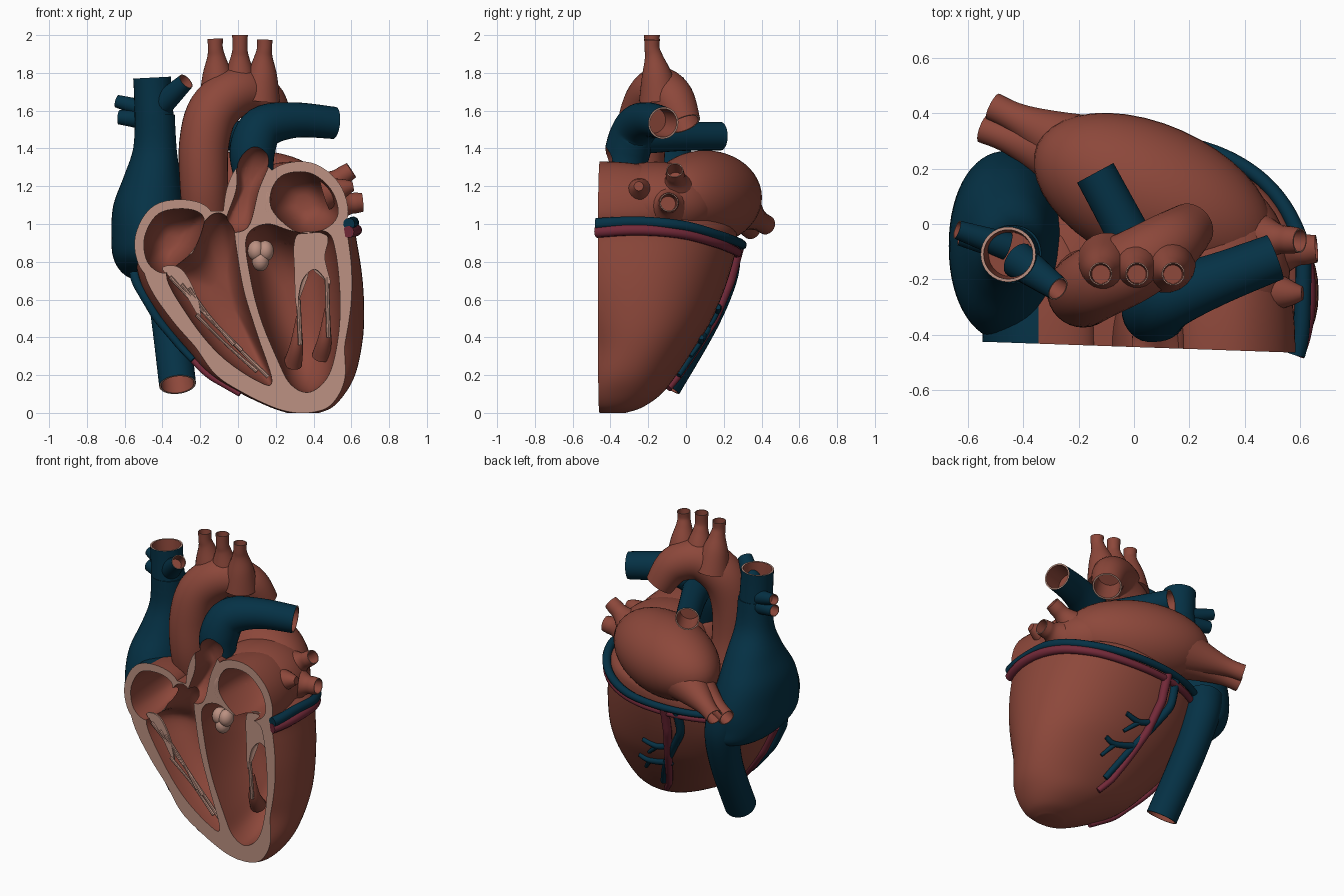
import bpy, bmesh
from math import sin, cos, pi, radians, copysign
from mathutils import Vector, Matrix

if "Cube" in bpy.data.objects:
    bpy.data.objects.remove(bpy.data.objects["Cube"])

RED, PALE, BLUE, CRIMSON = range(4)
FRONT = -0.445
palette = [("muscle red", (0.265, 0.064, 0.043)), ("cut wall pink", (0.50, 0.28, 0.22)),
           ("vein blue", (0.0015, 0.031, 0.06)), ("artery crimson", (0.17, 0.022, 0.04))]
materials = []
for label, rgb in palette:
    m = bpy.data.materials.new(label)
    m.use_nodes = True
    m.diffuse_color = (*rgb, 1)
    m.node_tree.nodes["Principled BSDF"].inputs["Base Color"].default_value = (*rgb, 1)
    materials.append(m)


def finish(name, bm):
    bmesh.ops.recalc_face_normals(bm, faces=bm.faces)
    me = bpy.data.meshes.new(name)
    bm.to_mesh(me)
    bm.free()
    for m in materials:
        me.materials.append(m)
    ob = bpy.data.objects.new(name, me)
    bpy.context.collection.objects.link(ob)
    me.shade_smooth()
    me.set_sharp_from_angle(angle=radians(40))
    return ob


def spline(pts, steps=6, closed=False):
    """Catmull-Rom curve through points of any dimension."""
    n, out = len(pts), []
    get = (lambda i: pts[i % n]) if closed else (lambda i: pts[max(0, min(n - 1, i))])
    for i in range(n if closed else n - 1):
        for s in range(steps):
            t = s / steps
            out.append([(2 * b + (c - a) * t + (2 * a - 5 * b + 4 * c - d) * t * t
                         + (3 * b - a - 3 * c + d) * t ** 3) / 2
                        for a, b, c, d in zip(get(i - 1), get(i), get(i + 1), get(i + 2))])
    return out if closed else out + [list(pts[-1])]


def skin(name, rings, mats):
    """Closed surface over a stack of rings; mats gives one colour per band."""
    bm = bmesh.new()
    vs = [[bm.verts.new(p) for p in r] for r in rings]
    n = len(vs[0])
    for k, (a, b) in enumerate(zip(vs, vs[1:])):
        for i in range(n):
            j = (i + 1) % n
            bm.faces.new((a[i], a[j], b[j], b[i])).material_index = mats[k]
    bm.faces.new(vs[0]).material_index = mats[0]
    bm.faces.new(vs[-1]).material_index = mats[-1]
    return finish(name, bm)


def tube(name, pts, mat, opened=False, sides=20, steps=6):
    """Round vessel along (x, y, z, radius) points, optionally with a hollow far end."""
    path = spline(pts, steps)
    c = [Vector(p[:3]) for p in path]
    tan = [(c[min(i + 1, len(c) - 1)] - c[max(i - 1, 0)]).normalized() for i in range(len(c))]
    side, rings = tan[0].orthogonal().normalized(), []

    def ring(o, t, r):
        return [o + r * (cos(2 * pi * k / sides) * side + sin(2 * pi * k / sides) * t.cross(side))
                for k in range(sides)]
    for i, p in enumerate(path):
        if i:
            side = tan[i - 1].rotation_difference(tan[i]) @ side
        rings.append(ring(c[i], tan[i], p[3]))
    mats = [mat] * (len(rings) - 1)
    if opened:
        r = path[-1][3]
        rings += [ring(c[-1], tan[-1], r * 0.89), ring(c[-1] - tan[-1] * r * 1.7, tan[-1], r * 0.8)]
        mats += [PALE, RED]
    return skin(name, rings, mats)


def section_point(s, angle, out=0.0):
    """Point on a slightly squared oval section (centre x, centre y, z, radius x, radius y)."""
    c, d = cos(radians(angle)), sin(radians(angle))
    return (s[0] + (s[3] + out) * copysign(abs(c) ** .94, c),
            s[1] + (s[4] + out) * copysign(abs(d) ** .94, d), s[2])


def stack(name, sections, mat, sides=60):
    rings = [[section_point(s, 360 * k / sides) for k in range(sides)] for s in spline(sections, 5)]
    return skin(name, rings, [mat] * (len(rings) - 1))


def bowl(name, outline, depth, mat, grow=0.0, start=-0.7, y=FRONT):
    """Rounded pocket behind an (x, z) outline on the front plane."""
    pts = [Vector(p) for p in spline(outline, 6, True)]
    mid = sum(pts, Vector((0, 0))) / len(pts)
    pts = [p + (p - mid).normalized() * grow for p in pts]
    rings = [[(p.x, start, p.y) for p in pts]]
    for k in range(10):
        t = radians(k * 9.2)
        q = [mid + (p - mid) * cos(t) ** 0.7 for p in pts]
        rings.append([(p.x, y + depth * sin(t), p.y) for p in q])
    return skin(name, rings, [mat] * (len(rings) - 1))


def ball(name, centre, size, mat, turn=0):
    bm = bmesh.new()
    mt = Matrix.Translation(centre) @ Matrix.Rotation(radians(turn), 4, "Z") @ Matrix.Diagonal((*size, 1))
    bmesh.ops.create_uvsphere(bm, u_segments=40, v_segments=24, radius=1, matrix=mt)
    for f in bm.faces:
        f.material_index = mat
    return finish(name, bm)


# Ventricle body: (z, right edge, left edge, back)
levels = [(0, .26, .43, -.32), (.03, .17, .5, -.23), (.1, .02, .565, -.13), (.2, -.15, .62, -.05),
          (.35, -.29, .655, .05), (.5, -.41, .668, .14), (.7, -.52, .66, .22), (.9, -.54, .63, .27),
          (1.0, -.43, .6, .24), (1.07, -.25, .45, .1)]
sections = []
for z, left, right, back in levels:
    mid = -.39 + .14 * min(1, z / .4)
    sections.append(((left + right) / 2, mid, z, (right - left) / 2, back - mid))
solids = [stack("ventricle_body", sections, RED)]

# Chamber outlines on the cut plane
right_ventricle = [(-.38, .74), (-.27, .52), (-.1, .31), (.1, .17), (.18, .17), (.1, .42), (.03, .65),
                   (-.01, .88), (-.03, 1.0), (-.1, 1.06), (-.18, 1.01), (-.24, .85)]
left_ventricle = [(.045, .93), (.065, .72), (.12, .5), (.21, .28), (.28, .15), (.38, .11), (.48, .2),
                  (.53, .4), (.54, .62), (.515, .86), (.465, .96), (.3, .96), (.15, 1.0)]
left_atrium = [(.19, 1.06), (.175, 1.17), (.24, 1.26), (.38, 1.27), (.49, 1.185), (.53, 1.06),
               (.47, .98), (.33, .95)]
right_atrium = [(-.48, .8), (-.495, .93), (-.42, 1.055), (-.27, 1.08), (-.18, 1.03), (-.22, .89),
                (-.32, .78), (-.4, .74)]
outflow = [(-.07, .98), (-.01, 1.18), (.0, 1.33), (.085, 1.41), (.17, 1.35), (.11, 1.18), (.05, .98)]
outflow_root = [(-.06, .98), (-.02, 1.14), (.01, 1.25), (.08, 1.28), (.15, 1.24), (.13, 1.13), (.06, .98)]

# Atria, outflow and great vessels
atrium_wall = bowl("right_atrium_wall", right_atrium, .48, BLUE, .05)
for p in atrium_wall.data.polygons:
    if p.center.x > -.33:
        p.material_index = RED
solids += [
    atrium_wall,
    bowl("left_atrium_wall", left_atrium, .46, RED, .055),
    ball("left_atrium_front", (.28, -.16, 1.11), (.285, .34, .22), RED),
    ball("left_atrium_back", (.07, .1, 1.14), (.46, .26, .25), RED, -24),
    stack("right_atrium_and_upper_vein", [
        (-.40, .06, .68, .08, .1), (-.43, .0, .73, .17, .25), (-.46, -.07, .82, .2, .33),
        (-.46, -.08, .95, .21, .34), (-.47, -.08, 1.1, .19, .29), (-.455, -.08, 1.25, .15, .2),
        (-.44, -.1, 1.4, .115, .12), (-.44, -.11, 1.58, .105, .105)], BLUE),
    bowl("outflow_wall", outflow_root, .22, RED, .05),
    tube("pulmonary_trunk", [(.09, -.33, 1.22, .1), (.075, -.31, 1.38, .12), (.13, -.265, 1.51, .115),
                             (.3, -.2, 1.55, .094), (.51, -.12, 1.535, .085)], BLUE, True, 32),
    tube("aorta", [(-.17, -.2, 1.0, .12), (-.18, -.24, 1.2, .128), (-.18, -.24, 1.42, .132),
                   (-.13, -.21, 1.6, .135), (0, -.15, 1.7, .13), (.13, -.07, 1.66, .115),
                   (.205, -.01, 1.53, .09)], RED, True, 32)]

# Front cut, turned slightly, and chamber hollows
bm = bmesh.new()
bmesh.ops.create_cube(bm, size=1, matrix=Matrix.Translation((0, FRONT, 1)) @ Matrix.Rotation(radians(-2), 4, "Z")
                      @ Matrix.Translation((0, -1, 0)) @ Matrix.Diagonal((4, 2, 4, 1)))
for f in bm.faces:
    f.material_index = PALE
cutters = [finish("front_cutter", bm)]
for outline, depth in ((right_ventricle, .27), (left_ventricle, .38), (left_atrium, .34),
                       (right_atrium, .36), (outflow, .14)):
    cutters.append(bowl("chamber_cutter", outline, depth, RED, start=-.8))
for ob in solids:
    for cutter in cutters:
        mod = ob.modifiers.new("cut", "BOOLEAN")
        mod.operation, mod.solver, mod.object = "DIFFERENCE", "EXACT", cutter
bpy.context.view_layer.update()
graph = bpy.context.evaluated_depsgraph_get()
cut = [bpy.data.meshes.new_from_object(ob.evaluated_get(graph)) for ob in solids]
for ob, me in zip(solids, cut):
    ob.modifiers.clear()
    ob.data = me
    me.shade_smooth()
    me.set_sharp_from_angle(angle=radians(40))
for cutter in cutters:
    bpy.data.objects.remove(cutter)

# Vessel branches
for x, top in ((-.115, 1.98), (.01, 2.0), (.135, 1.975)):
    tube("aorta_branch", [(x * .85, -.14, 1.66, .11), (x * .95, -.155, 1.79, .08), (x, -.17, 1.88, .05),
                          (x * 1.04, -.18, 1.93, .04), (x * 1.05, -.18, top, .042)], RED, True)
tube("upper_vein_end", [(-.44, -.11, 1.5, .105), (-.45, -.11, 1.68, .1), (-.455, -.11, 1.775, .1)], BLUE, True, 32)
tube("lower_vein", [(-.42, .16, .9, .12), (-.39, .17, .75, .11), (-.36, .08, .5, .1),
                    (-.32, -.12, .15, .098)], BLUE, True, 28)
tube("right_pulmonary_artery", [(.08, -.24, 1.46, .09), (-.03, -.02, 1.465, .078),
                                (-.14, .185, 1.465, .075)], BLUE, True, 28)
for start, end, r in (((-.42, -.13, 1.62), (-.275, -.235, 1.755), .045),
                      ((-.46, -.08, 1.6), (-.64, -.02, 1.65), .034),
                      ((-.46, -.08, 1.55), (-.63, -.04, 1.565), .038)):
    tube("upper_vein_branch", [(*start, r * 1.5), (*end, r)], BLUE, True)
for start, end, r, flare in (((.44, -.05, 1.18), (.6, -.06, 1.285), .045, 1), ((.5, -.1, 1.1), (.66, -.09, 1.115), .05, 1),
                             ((-.06, .2, 1.13), (-.51, .425, .995), .052, 1.55),
                             ((-.06, .17, 1.12), (-.545, .345, .97), .052, 1.55)):
    a, b = Vector(start), Vector(end)
    tube("pulmonary_vein", [(*a, r * 2.4 * flare), (*a.lerp(b, .5), r * 1.25 * flare),
                            (*a.lerp(b, .8), r * 1.1), (*b, r)], RED, True)
tube("atrium_tip", [(.46, -.24, 1.16, .09), (.56, -.25, 1.19, .05), (.61, -.25, 1.2, .025)], RED)


# Coronary vessels laid on the ventricle surface by (angle, height)
def coronary(name, route, r, mat, out=.01):
    fine, pts = spline(route, 5), []
    for i, (angle, z) in enumerate(fine):
        for a, b in zip(sections, sections[1:]):
            if a[2] <= z < b[2]:
                t = (z - a[2]) / (b[2] - a[2])
                s = [p + (q - p) * t for p, q in zip(a, b)]
        pts.append((*section_point(s, angle, out), r * (1 - .4 * i / len(fine))))
    tube(name, pts, mat, sides=10, steps=2)


for name, mat, drop, out in (("vein", BLUE, 0, .032), ("artery", CRIMSON, .042, .018)):
    coronary("groove_" + name, [(-24, 1.0 - drop), (0, 1.01 - drop), (25, .99 - drop), (50, .94 - drop),
                                (75, .9 - drop), (105, .88 - drop), (145, .86 - drop)], .032, mat, out)
coronary("back_vein", [(104, .88), (106, .72), (102, .55), (98, .4), (95, .2)], .03, BLUE)
coronary("back_artery", [(97, .88), (98, .7), (100, .45), (101, .27), (101, .13)], .03, CRIMSON, .018)
coronary("edge_vein", [(180, .74), (186, .55), (190, .38), (191, .28)], .028, BLUE, .022)
coronary("edge_artery", [(174, .7), (178, .45), (188, .26), (192, .1)], .025, CRIMSON, .015)
for z, mid, end in ((.58, 92, 82), (.42, 86, 77)):
    coronary("vein_twig", [(102, z), (mid, z - .04), (end, z - .02)], .022, BLUE)
    coronary("vein_twig", [(mid, z - .04), (end + 4, z - .12)], .016, BLUE)

# Valve flaps, cords and inner muscles
bowl("mitral_flap", [(.31, .94), (.3, .72), (.31, .56), (.34, .7), (.41, .76), (.49, .68), (.46, .82), (.47, .94)],
     .015, PALE, start=-.34, y=-.33)
bowl("tricuspid_flap", [(-.4, .76), (-.3, .66), (-.2, .5), (-.22, .62), (-.28, .74), (-.34, .78)],
     .015, PALE, start=-.4, y=-.39)
for k in range(3):
    a = 2 * pi * k / 3 + .5
    ball("aortic_valve_cusp", (.12 + .028 * cos(a), -.33, .84 + .035 * sin(a)), (.045, .05, .055), PALE)
for a, b in (((-.36, .72), (.16, .19)), ((-.3, .68), (.02, .33)), ((-.26, .66), (-.02, .36)),
             ((-.22, .52), (.1, .22))):
    tube("tricuspid_cord", [(a[0], -.4, a[1], .011), ((a[0] + b[0]) / 2 - .01, -.38, (a[1] + b[1]) / 2, .008),
                            (b[0], -.4, b[1], .012)], PALE, sides=8)
for x, top, low in ((.32, .6, .36), (.47, .72, .4)):
    tube("mitral_cord", [(x, -.33, top, .012), (x + .01, -.32, low, .012)], PALE, sides=8)
    tube("papillary_muscle", [(x, -.3, low + .15, .012), (x - .01, -.27, low, .035), (x - .03, -.2, low - .1, .05)], RED)
